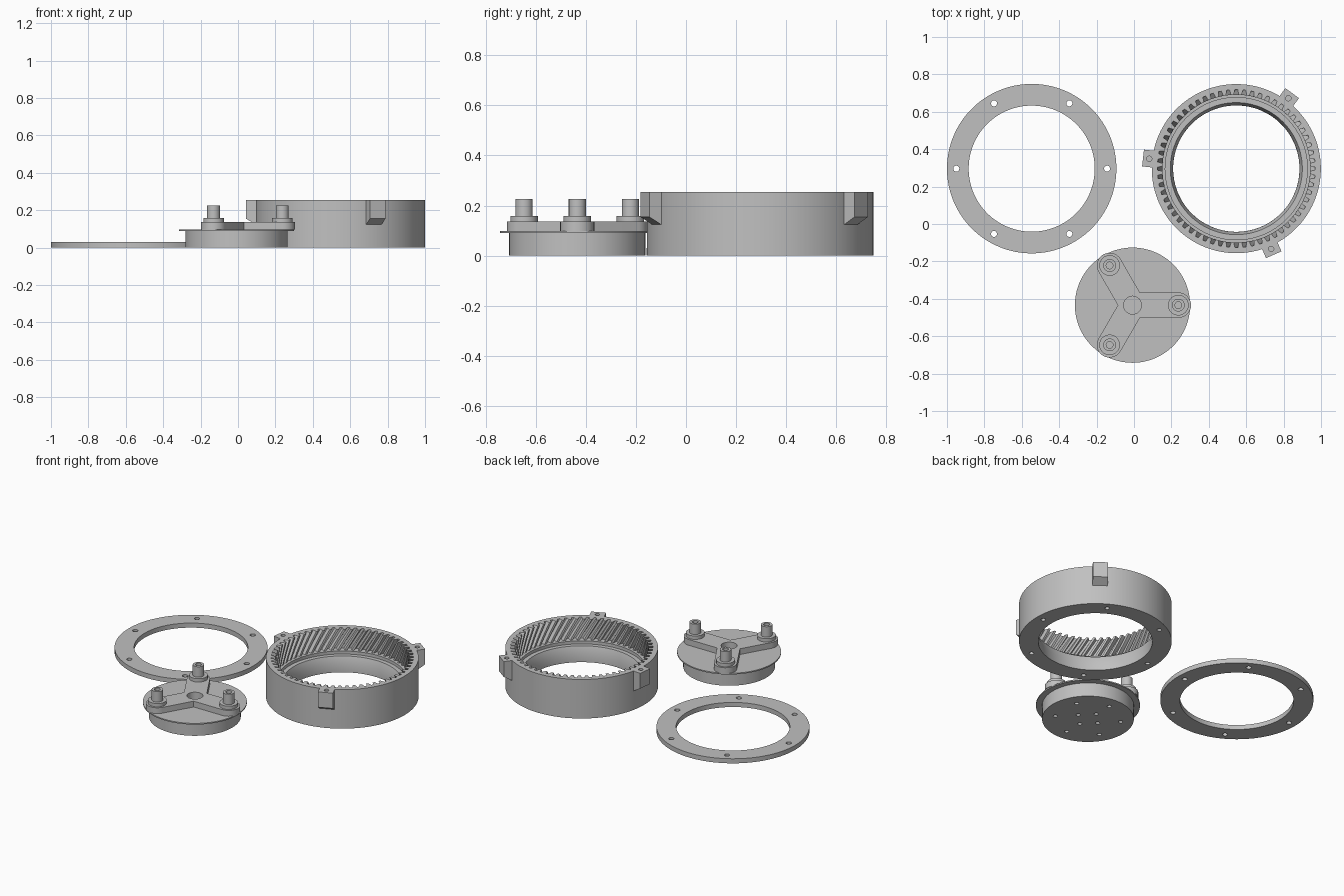
import bpy, bmesh, math
from mathutils import Matrix, Vector

if "Cube" in bpy.data.objects:
    bpy.data.objects.remove(bpy.data.objects["Cube"])

TAU = 2 * math.pi
grey = bpy.data.materials.new("plain grey")
grey.diffuse_color = (0.53, 0.53, 0.53, 1)
grey.use_nodes = True
grey.node_tree.nodes["Principled BSDF"].inputs["Base Color"].default_value = grey.diffuse_color


def finish(name, bm, loc=(0, 0, 0)):
    bmesh.ops.recalc_face_normals(bm, faces=bm.faces)
    me = bpy.data.meshes.new(name)
    bm.to_mesh(me)
    bm.free()
    me.materials.append(grey)
    ob = bpy.data.objects.new(name, me)
    ob.location = loc
    bpy.context.collection.objects.link(ob)
    return ob


def loft(name, loops, loc, closed):
    """Skin equal-sized point loops; closed joins last to first, else caps the ends."""
    bm = bmesh.new()
    rows = [[bm.verts.new(p) for p in loop] for loop in loops]
    n = len(rows[0])
    pairs = list(zip(rows, rows[1:])) + ([(rows[-1], rows[0])] if closed else [])
    for a, b in pairs:
        for i in range(n):
            j = (i + 1) % n
            bm.faces.new((a[i], a[j], b[j], b[i]))
    if not closed:
        bm.faces.new(rows[0])
        bm.faces.new(rows[-1])
    return finish(name, bm, loc)


def circle(r, z, n=96):
    return [(r * math.cos(TAU * i / n), r * math.sin(TAU * i / n), z) for i in range(n)]


def lathe(name, profile, loc, closed=False, n=96):
    return loft(name, [circle(r, z, n) for r, z in profile], loc, closed)


def polar(r, deg):
    a = math.radians(deg)
    return r * math.cos(a), r * math.sin(a)


def drill(ob, holes):
    """Cut round holes given as (x, y, radius, z0, z1) in local coordinates."""
    bm = bmesh.new()
    for x, y, r, z0, z1 in holes:
        bmesh.ops.create_cone(bm, cap_ends=True, segments=24, radius1=r, radius2=r, depth=z1 - z0,
                              matrix=Matrix.Translation((x, y, (z0 + z1) / 2)))
    cutter = finish("hole_cutter", bm, ob.location)
    cutter.hide_render = True
    mod = ob.modifiers.new("holes", 'BOOLEAN')
    mod.operation, mod.solver, mod.object = 'DIFFERENCE', 'EXACT', cutter
    bpy.context.view_layer.objects.active = ob
    bpy.ops.object.modifier_apply(modifier=mod.name)
    bpy.data.objects.remove(cutter)


def bolt_circle(r, hole, z0, z1, count=6, start=0):
    return [(*polar(r, start + k * 360 / count), hole, z0, z1) for k in range(count)]


# Flat cover ring
cover = lathe("cover_ring", [(0.453, 0), (0.453, 0.03), (0.337, 0.03), (0.337, 0)],
              (-0.547, 0.296, 0), True, 128)
drill(cover, bolt_circle(0.403, 0.016, -0.02, 0.05))

# Ring gear with helical inner teeth
GEAR = (0.547, 0.296, 0)
TEETH, TOP, LEDGE, TWIST = 60, 0.255, 0.12, 0.19
ROOT, TIP = 0.422, 0.395


def gear_loop(r_root, r_tip, z, twist=0):
    pts = []
    for k in range(TEETH):
        for frac, r in ((-0.18, r_root), (0.18, r_root), (0.33, r_tip), (0.67, r_tip)):
            a = TAU * (k + frac) / TEETH + twist
            pts.append((r * math.cos(a), r * math.sin(a), z))
    return pts


loops = [gear_loop(0.452, 0.452, 0), gear_loop(0.452, 0.452, TOP)]
for s in range(6):
    t = s / 5
    loops.append(gear_loop(ROOT, TIP, TOP + (LEDGE - TOP) * t, TWIST * t))
for r, z in ((0.38, LEDGE), (0.38, 0.1), (0.353, 0.1), (0.338, 0.055), (0.338, 0)):
    loops.append(gear_loop(r, r, z, TWIST if z > 0.09 else TWIST / 2 if z > 0 else 0))
gear = loft("ring_gear", loops, GEAR, True)
drill(gear, bolt_circle(0.403, 0.014, -0.02, 0.06))

# Mounting lugs with sloped undersides
for deg in (173.5, 53.5, -66.5):
    side = [(0.44, 0.118), (0.502, 0.155), (0.502, TOP), (0.44, TOP)]
    turn = Matrix.Rotation(math.radians(deg), 3, 'Z')
    lug = loft("mounting_lug", [[turn @ Vector((r, y, z)) for r, z in side]
                                for y in (-0.045, 0.045)], GEAR, False)
    drill(lug, [(*polar(0.468, deg), 0.014, 0.18, 0.28)])

# Planet carrier: drum with thin flange
CARRIER = (-0.008, -0.434, 0)
drum = lathe("carrier_drum", [(0.272, 0), (0.272, 0.09), (0.308, 0.09), (0.308, 0.098)], CARRIER)
drill(drum, bolt_circle(0.196, 0.013, -0.02, 0.05, 6, 30)
      + bolt_circle(0.075, 0.013, -0.02, 0.04, 4) + [(0, 0, 0.048, 0.05, 0.15)])

# Three-armed spider with rounded ends
outline = []
for deg in (0, 120, 240):
    cx, cy = polar(0.245, deg)
    for k in range(17):
        dx, dy = polar(0.068, deg - 90 + k * 180 / 16)
        outline.append((cx + dx, cy + dy))
    outline.append(polar(0.068 / math.sin(math.pi / 3), deg + 60))
arms = loft("carrier_arms", [[(x, y, z) for x, y in outline] for z in (0.098, 0.136)], CARRIER, False)
drill(arms, [(0, 0, 0.048, 0.05, 0.2)])

# Stepped hollow pins
for deg in (0, 120, 240):
    x, y = polar(0.245, deg)
    lathe("planet_pin", [(0.055, 0.136), (0.055, 0.158), (0.034, 0.158), (0.034, 0.226),
                         (0.018, 0.226), (0.018, 0.136)],
          (CARRIER[0] + x, CARRIER[1] + y, 0), True, 40)

# Smooth curved walls, keep hard edges
for ob in bpy.data.objects:
    ob.data.shade_smooth()
    ob.data.set_sharp_from_angle(angle=math.radians(25))
